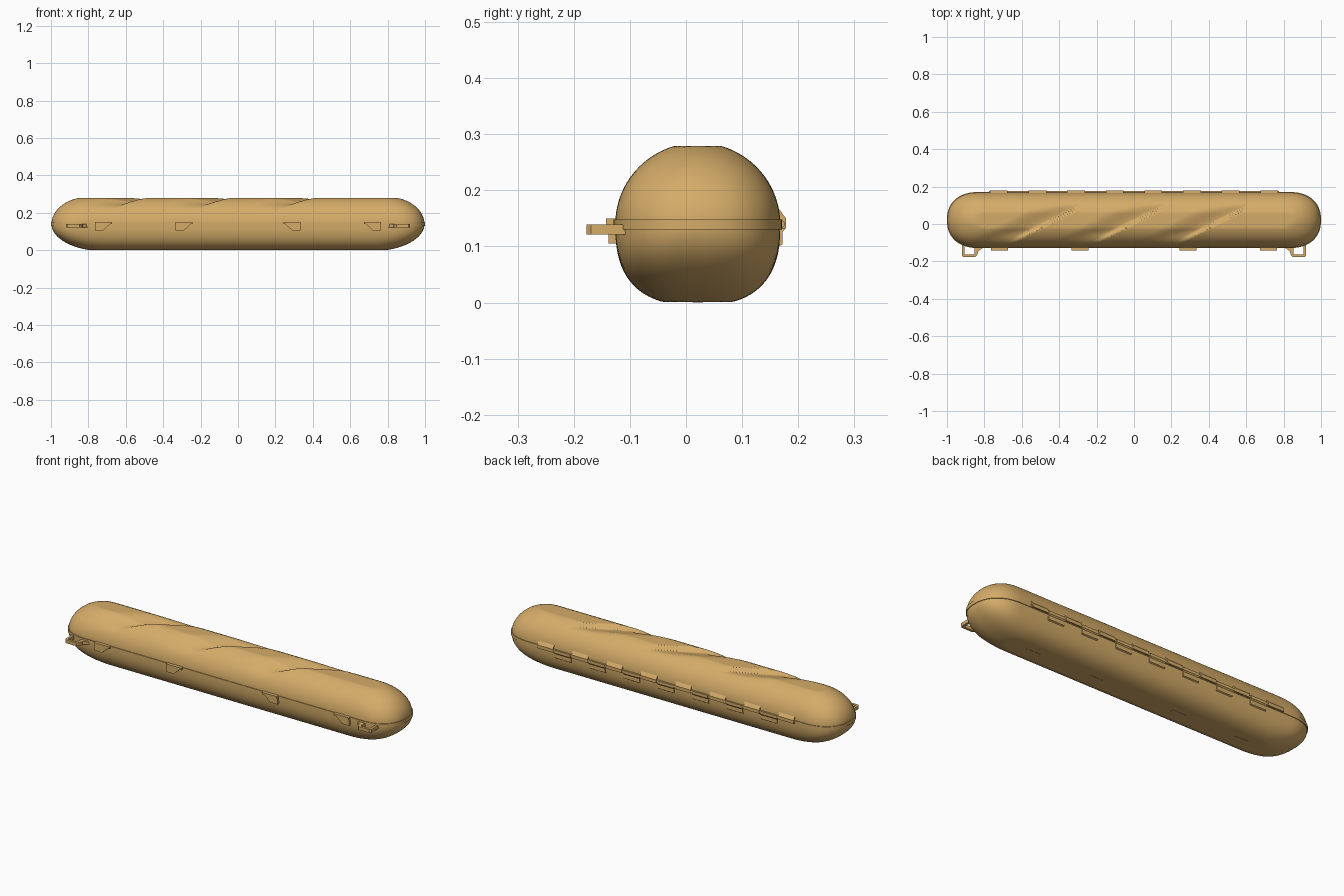
import bpy, bmesh
from math import sin, cos, pi

cube = bpy.data.objects.get("Cube")
if cube:
    bpy.data.objects.remove(cube)

crust = bpy.data.materials.new("golden_crust")
crust.use_nodes = True
crust.diffuse_color = (0.66, 0.41, 0.14, 1)
crust.node_tree.nodes["Principled BSDF"].inputs["Base Color"].default_value = crust.diffuse_color

MID_Y, MID_Z, HALF_W = 0.021, 0.14, 0.147
END = 0.997


def finish(bm, name, angle=None):
    bmesh.ops.remove_doubles(bm, verts=bm.verts[:], dist=0.00005)
    bmesh.ops.recalc_face_normals(bm, faces=bm.faces[:])
    mesh = bpy.data.meshes.new(name)
    bm.to_mesh(mesh)
    bm.free()
    mesh.materials.append(crust)
    obj = bpy.data.objects.new(name, mesh)
    bpy.context.collection.objects.link(obj)
    if angle:
        bpy.ops.object.select_all(action='DESELECT')
        obj.select_set(True)
        bpy.context.view_layer.objects.active = obj
        bpy.ops.object.shade_smooth_by_angle(angle=angle)
    return obj


def cap(x, length, power):
    """Rounded end falloff: 1 along the body, 0 at the tip."""
    s = min(1, max(0, (abs(x) - (END - length)) / length))
    return max(0, 1 - s ** power) ** (1 / power)


def smooth(a, b, v):
    s = min(1, max(0, (v - a) / (b - a)))
    return s * s * (3 - 2 * s)


def width(x):
    return HALF_W * cap(x, 0.17, 2.3)


def score(x, y):
    """Depth of the diagonal slashes: slow fall, then a steep lip."""
    depth = 0
    fade = smooth(-0.115, -0.04, y) * (1 - smooth(0.06, 0.12, y))
    for centre in (-0.46, -0.01, 0.44):
        d = x - centre - (y - 0.015) / 0.52
        depth = max(depth, smooth(-0.22, 0, d) * (1 - smooth(0, 0.04, d)))
    return 0.021 * depth * fade


# Stations are packed closer together towards the round tips
COUNT = 260
stations = []
for i in range(COUNT + 1):
    u = 2 * i / COUNT - 1
    a = abs(u)
    x = 0.7 * a / 0.8 if a < 0.8 else 0.7 + (END - 0.7) * sin((a - 0.8) / 0.2 * pi / 2)
    stations.append(x if u > 0 else -x)


def shell(name, side, power, length, steps=64):
    bm = bmesh.new()
    rows = []
    for x in stations:
        w, h = width(x), 0.145 * cap(x, length, 2)
        row = []
        for j in range(steps + 1):
            t = pi * j / steps
            c, s = cos(t), max(0, sin(t))
            y = w * abs(c) ** (2 / power) * (1 if c > 0 else -1)
            z = min(0.139, h * s ** (2 / power))
            if side > 0:
                k = 1 - score(x, y + MID_Y) / 0.14
                y, z = y * (1 - (1 - k) * 0.5), z * k
            row.append(bm.verts.new((x, MID_Y + y, MID_Z + side * z)))
        rows.append(row)
    for a, b in zip(rows, rows[1:]):
        for j in range(steps):
            bm.faces.new((a[j], a[j + 1], b[j + 1], b[j]))
    return finish(bm, name, 0.6)


def prism(name, points, plane, lo, hi, angle=None):
    """Extrude a 2D outline given in the named plane between lo and hi."""
    place = {"xy": lambda p, d: (p[0], p[1], d),
             "xz": lambda p, d: (p[0], d, p[1]),
             "yz": lambda p, d: (d, p[0], p[1])}[plane]
    bm = bmesh.new()
    a = [bm.verts.new(place(p, lo)) for p in points]
    b = [bm.verts.new(place(p, hi)) for p in points]
    bm.faces.new(a)
    bm.faces.new(b)
    n = len(points)
    for i in range(n):
        j = (i + 1) % n
        bm.faces.new((a[i], a[j], b[j], b[i]))
    return finish(bm, name, angle)


def rect(x0, x1, y0, y1):
    return [(x0, y0), (x1, y0), (x1, y1), (x0, y1)]


# Two halves of the loaf-shaped case
shell("lid", 1, 2.0, 0.20)
shell("base", -1, 2.6, 0.28)

# Slim rim around the seam
grow = 0.003
outer = [(x * (END + grow) / END, MID_Y + width(x) + grow * cap(x, 0.17, 2.3)) for x in stations]
rim = outer + [(x, 2 * MID_Y - y) for x, y in reversed(outer[1:-1])]
prism("seam_rim", rim, "xy", 0.13, 0.148, 0.6)

# Hinge: leaves alternate between lid and base along a barrel
LEAVES, START = 15, -0.775
pitch = -2 * START / LEAVES
lid_leaf = [(0.15, 0.176), (0.162, 0.172), (0.178, 0.15), (0.178, 0.132), (0.15, 0.132)]
base_leaf = [(0.15, 0.148), (0.177, 0.148), (0.177, 0.132), (0.172, 0.126), (0.172, 0.104), (0.15, 0.09)]
for i in range(LEAVES):
    x0 = START + i * pitch
    kind, outline = ("lid", lid_leaf) if i % 2 == 0 else ("base", base_leaf)
    prism(f"hinge_{kind}_leaf_{i + 1}", outline, "yz", x0 + 0.004, x0 + pitch - 0.004)
barrel = [(0.169 + 0.007 * cos(k * pi / 6), 0.14 + 0.007 * sin(k * pi / 6)) for k in range(12)]
prism("hinge_barrel", barrel, "yz", START, -START, 0.6)

# Front catches, carrying loops and small feet, mirrored left and right
for side, label in ((-1, "right"), (1, "left")):
    for x, place in ((0.72, "outer"), (0.288, "inner")):
        wedge = [(side * (x + 0.045), 0.105), (side * (x + 0.045), 0.15),
                 (side * (x - 0.045), 0.15), (side * (x - 0.04), 0.143), (side * (x + 0.002), 0.105)]
        prism(f"{label}_{place}_catch", wedge, "xz", -0.138, -0.105)
        tab = rect(side * (x - 0.045), side * (x + 0.045), 0.139, 0.15)
        prism(f"{label}_{place}_catch_lip", tab, "xz", -0.143, -0.11)

    outline = [(0.92, -0.09), (0.92, -0.169), (0.912, -0.177), (0.848, -0.177),
               (0.84, -0.169), (0.832, -0.145), (0.805, -0.125), (0.80, -0.09)]
    hole = [(0.907, -0.10), (0.907, -0.16), (0.903, -0.164), (0.857, -0.164),
            (0.853, -0.16), (0.853, -0.136), (0.853, -0.13), (0.853, -0.10)]
    bm = bmesh.new()
    rings = [[bm.verts.new((side * x, y, z)) for x, y in pts]
             for pts, z in ((outline, 0.121), (outline, 0.139), (hole, 0.139), (hole, 0.121))]
    for k in range(4):
        a, b = rings[k], rings[(k + 1) % 4]
        for i in range(len(outline)):
            j = (i + 1) % len(outline)
            bm.faces.new((a[i], a[j], b[j], b[i]))
    finish(bm, f"{label}_loop")

    for x, place in ((0.64, "outer"), (0.257, "inner")):
        foot = rect(side * x - 0.04, side * x + 0.04, 0.012, 0.03)
        prism(f"{label}_{place}_foot", foot, "xy", 0, 0.006)
